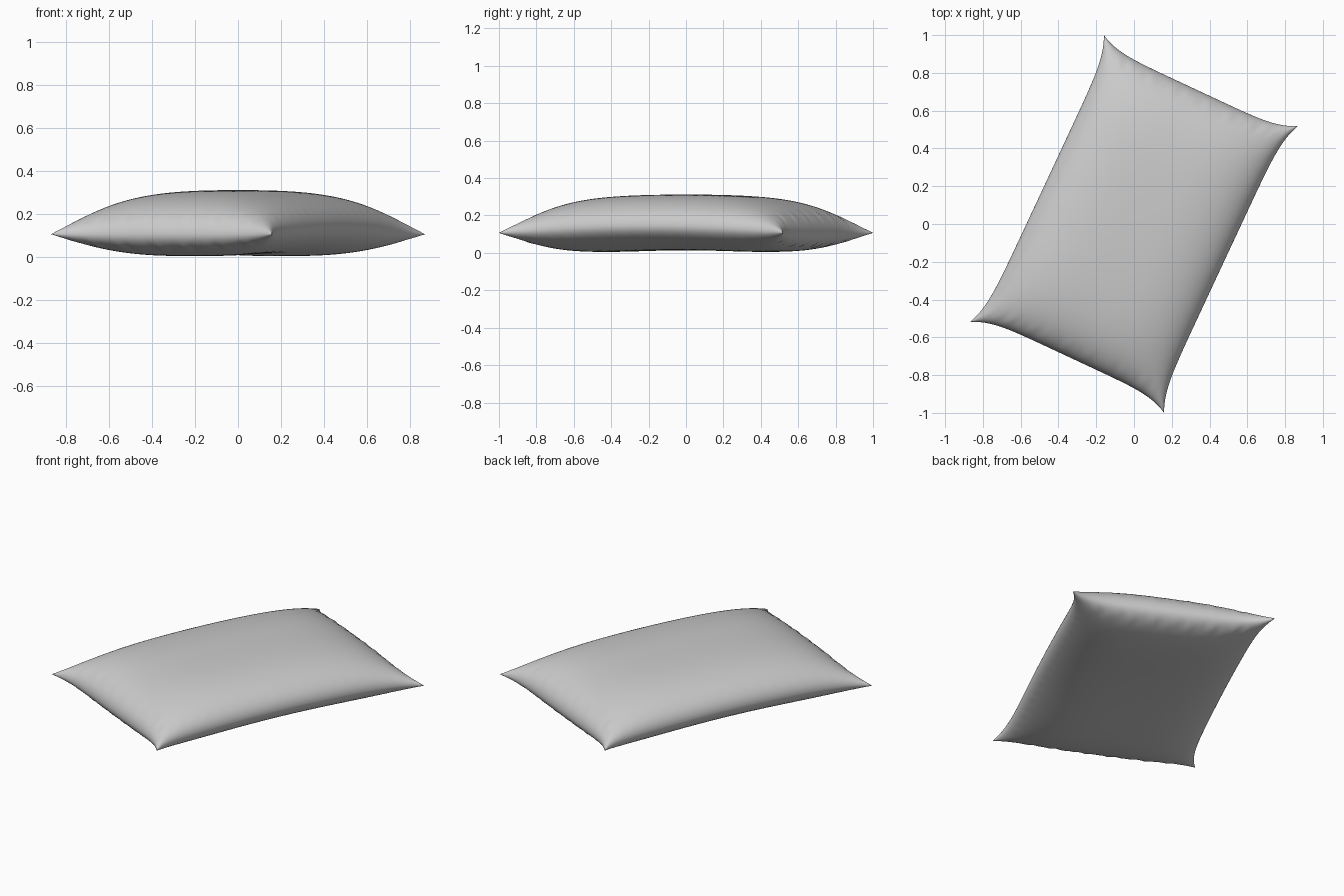
import bpy, bmesh, math
from mathutils import Matrix, Vector

if "Cube" in bpy.data.objects:
    bpy.data.objects.remove(bpy.data.objects["Cube"])

HALF_W, HALF_L = 0.568, 0.839      # corner to corner half sizes
TURN = Matrix.Rotation(-math.atan2(0.71, 1.52), 3, 'Z')
NA, NB = 72, 96


def spread(i, n):
    # packs the grid lines towards the seam
    return math.sin((2 * i / n - 1) * math.pi / 2)


def pillow_point(a, b, side):
    # seam lines are drawn in between the pointed corners
    x = a * (HALF_W - 0.052 * (1 - abs(b) ** 8))
    y = b * (HALF_L - 0.055 * (1 - abs(a) ** 6))
    # puffed cloth: round at the seams, pinched at the corners
    puff = math.sqrt(max(0, (1 - abs(a) ** 3) * (1 - abs(b) ** 5)))
    seam = 0.107 + 0.038 * (1 - b * b)
    z = seam + (0.167 if side > 0 else -0.131) * puff
    # small creases running in from the short seams
    band = math.exp(-((abs(b) - 0.95) / 0.045) ** 2) * (1 - a ** 8)
    z += side * 0.004 * band * puff * (math.sin(31 * a + 9 * b) + math.sin(53 * a - 14 * b))
    # fainter creases along the long seams
    band = math.exp(-((abs(a) - 0.95) / 0.04) ** 2) * (1 - b ** 8)
    z += side * 0.0015 * band * puff * math.sin(60 * b + 12 * a)
    return TURN @ Vector((x, y, max(0, z)))


# Pillow: an upper and a lower sheet welded along the seam
bm = bmesh.new()
for side in (1, -1):
    rows = [[bm.verts.new(pillow_point(spread(i, NA), spread(j, NB), side))
             for i in range(NA + 1)] for j in range(NB + 1)]
    for j in range(NB):
        for i in range(NA):
            quad = [rows[j][i], rows[j][i + 1], rows[j + 1][i + 1], rows[j + 1][i]]
            bm.faces.new(quad if side > 0 else quad[::-1])
seam_verts = [v for v in bm.verts if v.is_boundary]
bmesh.ops.remove_doubles(bm, verts=seam_verts, dist=1e-5)
mesh = bpy.data.meshes.new("pillow")
bm.to_mesh(mesh)
bm.free()
mesh.shade_smooth()

cloth = bpy.data.materials.new("grey cloth")
cloth.diffuse_color = (0.6, 0.6, 0.6, 1)
cloth.use_nodes = True
cloth.node_tree.nodes["Principled BSDF"].inputs["Base Color"].default_value = cloth.diffuse_color
mesh.materials.append(cloth)
pillow = bpy.data.objects.new("pillow", mesh)
bpy.context.collection.objects.link(pillow)
